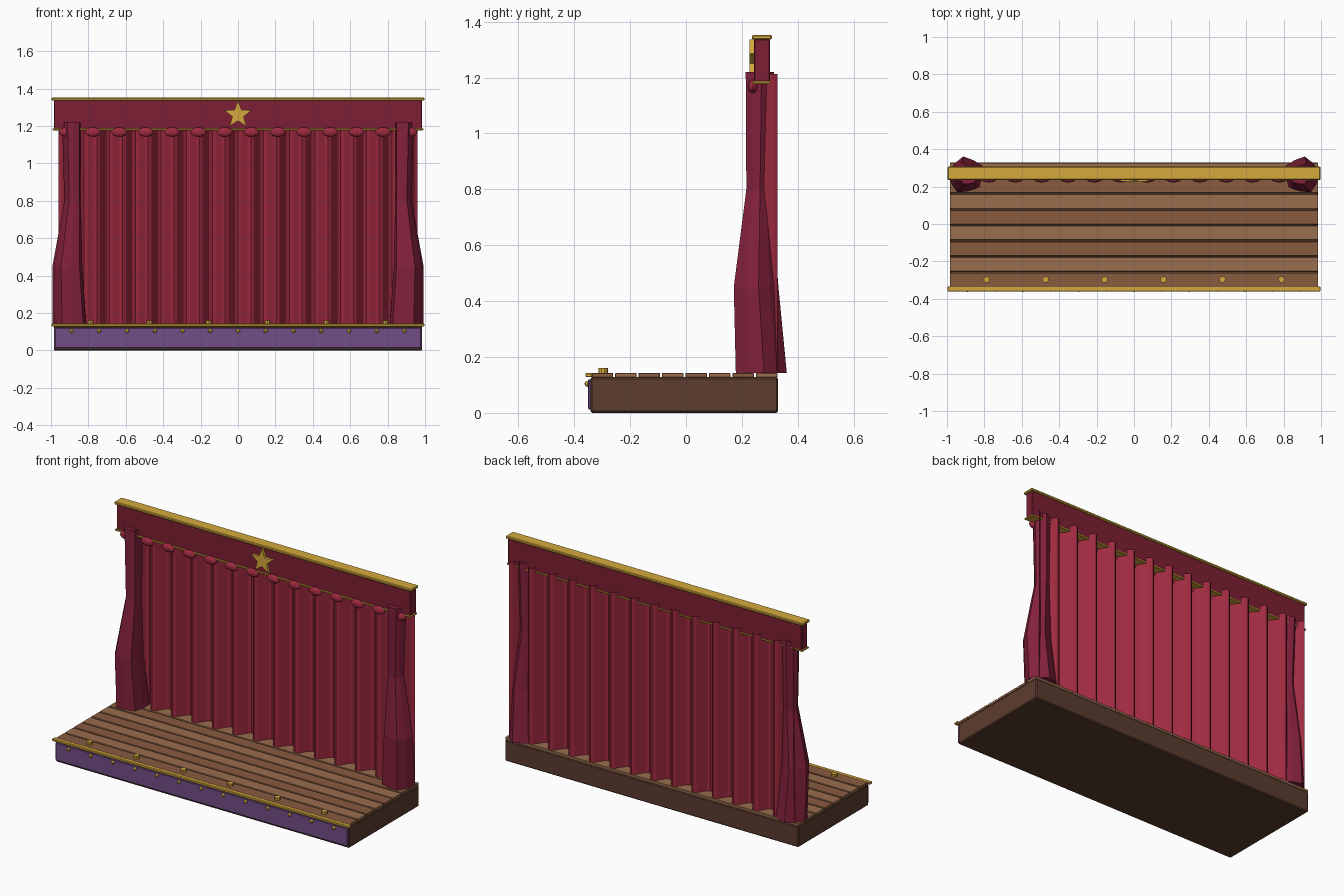
import bpy, bmesh
from math import sin, cos, pi
from mathutils import Matrix, Vector

if "Cube" in bpy.data.objects:
    bpy.data.objects.remove(bpy.data.objects["Cube"])


def mat(name, rgb):
    m = bpy.data.materials.new(name)
    m.diffuse_color = [(c / 255) ** 2.2 for c in rgb] + [1]
    m.use_nodes = True
    m.node_tree.nodes["Principled BSDF"].inputs["Base Color"].default_value = m.diffuse_color
    return m


WOOD = mat("dark_wood", (92, 62, 50))
PLANKS = [mat("plank_a", (135, 92, 66)), mat("plank_b", (152, 109, 78))]
GOLD = mat("gold", (212, 168, 62))
PURPLE = mat("purple", (112, 78, 132))
VALANCE = mat("valance_red", (125, 36, 55))
CURTAIN = mat("curtain_red", (158, 46, 66))
DRAPE = mat("drape_red", (130, 38, 62))


def finish(name, bm, material):
    bmesh.ops.recalc_face_normals(bm, faces=bm.faces[:])
    me = bpy.data.meshes.new(name)
    bm.to_mesh(me)
    bm.free()
    me.materials.append(material)
    ob = bpy.data.objects.new(name, me)
    bpy.context.collection.objects.link(ob)
    return ob


def box(name, x, y, z, material, bevel=0.0):
    """x, y, z are (min, max) pairs."""
    bm = bmesh.new()
    size = [b - a for a, b in (x, y, z)]
    mid = [(a + b) / 2 for a, b in (x, y, z)]
    bmesh.ops.create_cube(bm, size=1, matrix=Matrix.Translation(mid) @ Matrix.Diagonal(size + [1]))
    if bevel:
        bmesh.ops.bevel(bm, geom=bm.edges[:], offset=bevel, segments=1, affect='EDGES')
    return finish(name, bm, material)


def ball(name, loc, radii, material, u=10, v=6):
    bm = bmesh.new()
    m = Matrix.Translation(loc) @ Matrix.Diagonal(list(radii) + [1])
    bmesh.ops.create_uvsphere(bm, u_segments=u, v_segments=v, radius=1, matrix=m)
    return finish(name, bm, material)


# stage base, front panel and gold lip
box("stage_base", (-0.985, 0.985), (-0.342, 0.33), (0, 0.128), WOOD, 0.006)
box("front_panel", (-0.98, 0.98), (-0.35, -0.335), (0.012, 0.12), PURPLE, 0.003)
box("front_lip", (-0.997, 0.997), (-0.36, -0.335), (0.128, 0.143), GOLD, 0.003)

# floor planks
for i in range(8):
    y = -0.338 + i * 0.084
    box("floor_plank", (-0.985, 0.985), (y, y + 0.077), (0.126, 0.143), PLANKS[i % 2], 0.002)

# footlights on the floor
for i in range(6):
    bm = bmesh.new()
    bmesh.ops.create_cone(bm, cap_ends=True, segments=10, radius1=0.017, radius2=0.017, depth=0.02,
                          matrix=Matrix.Translation((-0.7875 + i * 0.315, -0.297, 0.15)))
    finish("footlight", bm, GOLD)

# small studs along the front panel
for i in range(13):
    ball("front_stud", (-0.89 + i * 0.1483, -0.352, 0.104), (0.011,) * 3, GOLD, 8, 6)

# pleated back curtain
bm = bmesh.new()
PLEATS, STEP = 14, 8
n = PLEATS * STEP
prev = None
for i in range(n + 1):
    x = -0.96 + 1.92 * i / n
    y = 0.29 + 0.037 * cos(2 * pi * i / STEP)
    pair = [bm.verts.new((x, y, z)) for z in (0.143, 1.212)]
    if prev:
        bm.faces.new((prev[0], pair[0], pair[1], prev[1]))
    prev = pair
finish("back_curtain", bm, CURTAIN)

# valance board with gold trims
box("valance", (-0.985, 0.985), (0.244, 0.3), (1.182, 1.338), VALANCE, 0.003)
box("valance_cap", (-0.997, 0.997), (0.236, 0.307), (1.336, 1.352), GOLD, 0.004)
box("valance_lower_trim", (-0.992, 0.992), (0.238, 0.302), (1.177, 1.187), GOLD, 0.002)

# scalloped swags under the valance
for i in range(14):
    ball("valance_swag", (-0.9165 + i * 0.141, 0.24, 1.168), (0.042, 0.018, 0.025), CURTAIN, 12, 8)

# star ornament
bm = bmesh.new()
pts = []
for i in range(10):
    r = 0.076 if i % 2 == 0 else 0.032
    pts.append(bm.verts.new((r * sin(i * pi / 5), 0.228, 1.26 + r * cos(i * pi / 5))))
face = bm.faces.new(pts)
ext = bmesh.ops.extrude_face_region(bm, geom=[face])
bmesh.ops.translate(bm, vec=Vector((0, 0.018, 0)),
                    verts=[v for v in ext["geom"] if isinstance(v, bmesh.types.BMVert)])
finish("star_ornament", bm, GOLD)

# gathered side drapes: (z, centre x, centre y, radius)
RINGS = [(0.143, 0.897, 0.265, 0.097), (0.45, 0.908, 0.247, 0.085),
         (0.8, 0.882, 0.258, 0.047), (1.22, 0.887, 0.262, 0.054)]
SIDES = 10
for side, label in ((-1, "left"), (1, "right")):
    bm = bmesh.new()
    rings = []
    for z, cx, cy, r in RINGS:
        ring = []
        for k in range(SIDES):
            a = 2 * pi * k / SIDES + 0.15
            q = r * (1.0 if k % 2 == 0 else 0.88)
            ring.append(bm.verts.new((side * (cx + q * cos(a)), cy + q * sin(a), z)))
        rings.append(ring)
    for lo, hi in zip(rings, rings[1:]):
        for k in range(SIDES):
            j = (k + 1) % SIDES
            bm.faces.new((lo[k], lo[j], hi[j], hi[k]))
    bm.faces.new(rings[0])
    bm.faces.new(rings[-1])
    finish(label + "_drape", bm, DRAPE)
